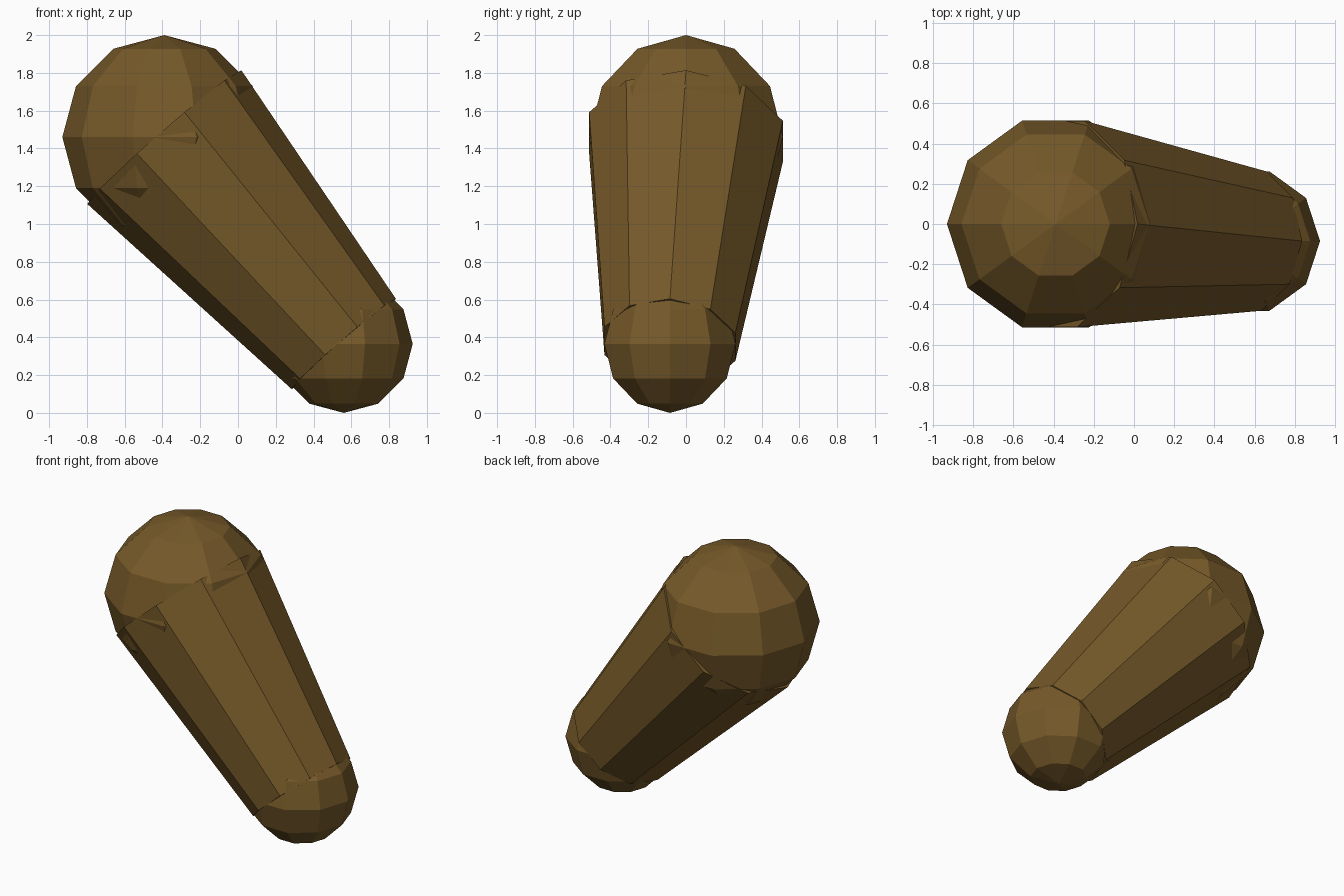
import bpy
from mathutils import Vector, Matrix

if "Cube" in bpy.data.objects:
    bpy.data.objects.remove(bpy.data.objects["Cube"])

SIDES, RINGS = 10, 6
top_c, top_r = Vector((-0.39, 0.0, 1.46)), 0.54
low_c, low_r = Vector((0.56, -0.085, 0.365)), 0.365

mat = bpy.data.materials.new("brown")
mat.diffuse_color = (0.18, 0.1, 0.022, 1.0)
mat.use_nodes = True
mat.node_tree.nodes["Principled BSDF"].inputs["Base Color"].default_value = mat.diffuse_color


def finish(name):
    obj = bpy.context.object
    obj.name = name
    obj.data.materials.append(mat)
    return obj


def ball(name, centre, radius):
    bpy.ops.mesh.primitive_uv_sphere_add(segments=SIDES, ring_count=RINGS,
                                         radius=radius, location=centre)
    # a corner of the outline points along x
    obj = finish(name)
    first = max(obj.data.vertices, key=lambda v: v.co.x)
    if abs(first.co.y) > 1e-4:
        obj.data.transform(Matrix.Rotation(3.14159265 / SIDES, 4, 'Z'))
    return obj


# Rounded ends
ball("large_end", top_c, top_r)
ball("small_end", low_c, low_r)

# Tapered shaft joining the two ball centres, with one corner facing up
axis = top_c - low_c
bpy.ops.mesh.primitive_cone_add(vertices=SIDES, radius1=low_r, radius2=top_r,
                                depth=axis.length)
shaft = finish("tapered_shaft")
w = axis.normalized()
side = Vector((0, 1, 0)).cross(w).normalized()   # corner direction, in the xz plane
v = w.cross(side)
# the cone primitive has its first corner on +y
frame = Matrix((v, side, w)).transposed()
if frame.determinant() < 0:
    frame = Matrix((-v, side, w)).transposed()
shaft.matrix_world = Matrix.Translation((top_c + low_c) / 2) @ frame.to_4x4()
